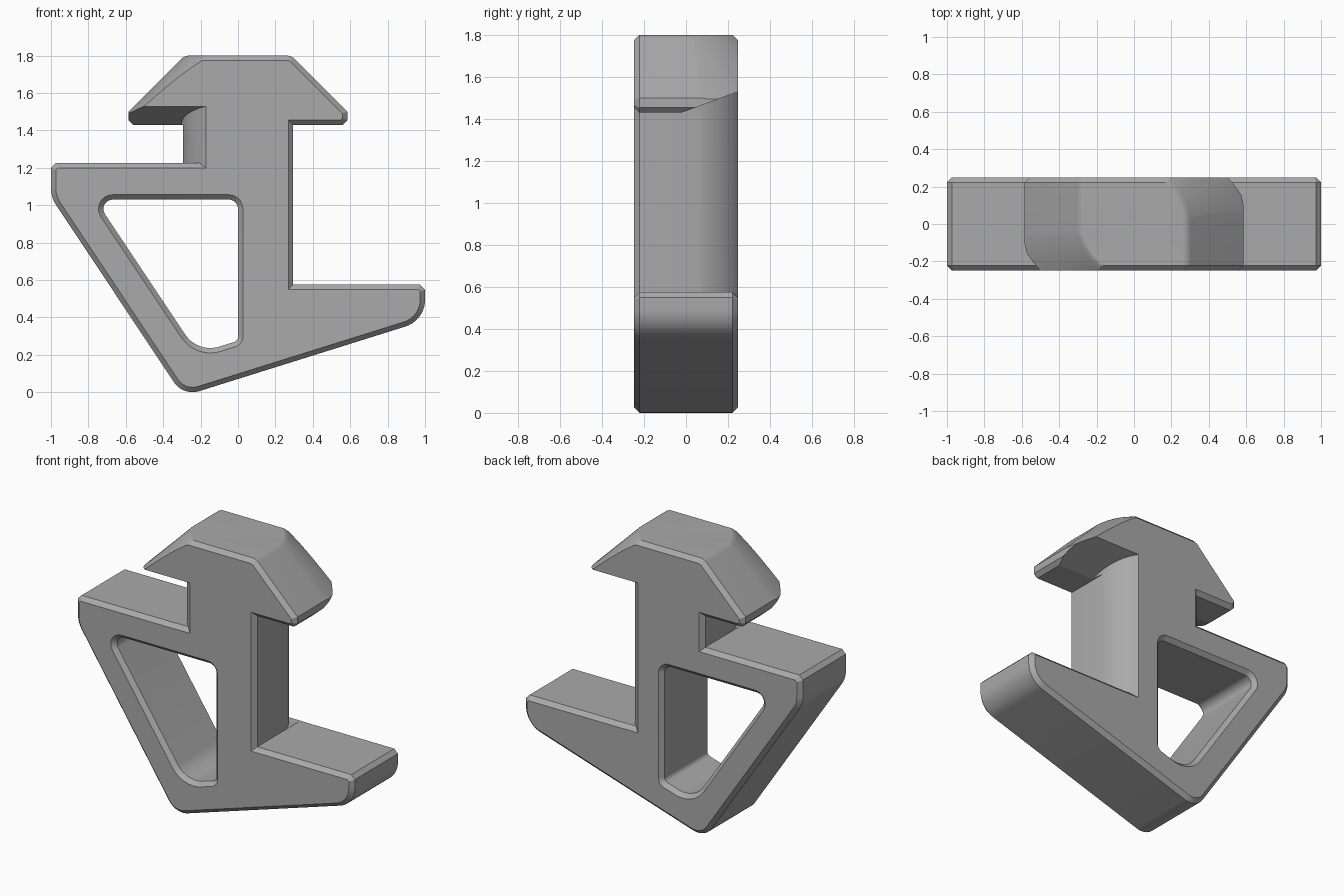
import bpy, bmesh, math
from mathutils import Vector

if "Cube" in bpy.data.objects:
    bpy.data.objects.remove(bpy.data.objects["Cube"], do_unlink=True)

HALF = 0.248      # half thickness
CH = 0.026        # chamfer size
STEM_R = 0.302    # radius of the rounded stem quadrants


def fillet(corners, steps=10):
    """Round each (x, z, radius) corner of a closed outline."""
    out = []
    for i, (x, z, r) in enumerate(corners):
        p = Vector((x, z))
        a = (Vector(corners[i - 1][:2]) - p).normalized()
        b = (Vector(corners[(i + 1) % len(corners)][:2]) - p).normalized()
        if r == 0:
            out.append(p)
            continue
        half = a.angle(b) / 2
        centre = p + (a + b).normalized() * (r / math.sin(half))
        start = p + a * (r / math.tan(half)) - centre
        end = p + b * (r / math.tan(half)) - centre
        sweep = start.angle(end)
        for k in range(steps + 1):
            t = k / steps
            out.append(centre + (start * math.sin((1 - t) * sweep)
                                 + end * math.sin(t * sweep)) / math.sin(sweep))
    return out


def inset(pts, d):
    """Mitred offset to the left of the travel direction."""
    out = []
    for i, p in enumerate(pts):
        d1 = (p - pts[i - 1]).normalized()
        d2 = (pts[(i + 1) % len(pts)] - p).normalized()
        n1, n2 = Vector((-d1.y, d1.x)), Vector((-d2.y, d2.x))
        out.append(p + (n1 + n2) * (d / (1 + n1.dot(n2))))
    return out


def finish(bm, name):
    bmesh.ops.recalc_face_normals(bm, faces=bm.faces)
    mesh = bpy.data.meshes.new(name)
    bm.to_mesh(mesh)
    bm.free()
    obj = bpy.data.objects.new(name, mesh)
    bpy.context.collection.objects.link(obj)
    return obj


def chamfered_plate(name, loops):
    """Extrude outlines (outer one plus holes) with chamfered rims."""
    bm = bmesh.new()
    caps = {-HALF: [], HALF: []}
    for pts in loops:
        small = inset(pts, CH)
        rings = [[bm.verts.new((p.x, y, p.y)) for p in ring] for y, ring in
                 ((-HALF, small), (CH - HALF, pts), (HALF - CH, pts), (HALF, small))]
        n = len(pts)
        for a, b in zip(rings, rings[1:]):
            for i in range(n):
                j = (i + 1) % n
                bm.faces.new((a[i], a[j], b[j], b[i]))
        for y, ring in ((-HALF, rings[0]), (HALF, rings[-1])):
            caps[y] += [bm.edges.get((ring[i - 1], ring[i])) for i in range(n)]
    for y, edges in caps.items():
        bmesh.ops.triangle_fill(bm, edges=edges, use_beauty=True, normal=(0, math.copysign(1, y), 0))
    return finish(bm, name)


def prism(name, profile, x0, x1, side):
    """Extrude a (y, z) profile along x; side -1 turns it half a turn."""
    bm = bmesh.new()
    a, b = ([bm.verts.new((side * x, side * y, z)) for y, z in profile] for x in (x0, x1))
    bm.faces.new(a)
    bm.faces.new(b)
    for i in range(len(a)):
        bm.faces.new((a[i - 1], a[i], b[i], b[i - 1]))
    return finish(bm, name)


def lathe(name, profile, segs=96):
    """Revolve an (r, z) profile about the z axis."""
    bm = bmesh.new()
    rings = [[bm.verts.new((r * math.cos(math.tau * k / segs),
                            r * math.sin(math.tau * k / segs), z)) for k in range(segs)]
             for r, z in profile]
    for a, b in zip(rings, rings[1:]):
        for k in range(segs):
            bm.faces.new((a[k - 1], a[k], b[k], b[k - 1]))
    bm.faces.new(rings[0])
    bm.faces.new(rings[-1])
    return finish(bm, name)


def subtract(target, cutter):
    mod = target.modifiers.new("cut", 'BOOLEAN')
    mod.operation, mod.solver, mod.object = 'DIFFERENCE', 'EXACT', cutter
    bpy.context.view_layer.objects.active = target
    bpy.ops.object.modifier_apply(modifier=mod.name)
    bpy.data.objects.remove(cutter, do_unlink=True)


# Outline: foot, right ledge, stem, arrow head, left ledge
outline = fillet([
    (-0.293, -0.021, 0.12), (1, 0.384, 0.15),
    (1, 0.549, 0), (0.974, 0.575, 0), (0.295, 0.575, 0),
    (0.295, 1.43, 0), (0.56, 1.43, 0), (0.585, 1.455, 0), (0.585, 1.5, 0),
    (0.285, 1.8, 0.06), (-0.285, 1.8, 0.06),
    (-0.585, 1.5, 0), (-0.585, 1.455, 0), (-0.56, 1.43, 0), (-0.295, 1.43, 0),
    (-0.295, 1.225, 0), (-0.974, 1.225, 0), (-1, 1.199, 0), (-1, 1.042, 0.16)])
# Window, wound the other way round
window = fillet([(0, 0.275, 0.03), (-0.215, 0.208, 0.16),
                 (-0.763, 1.03, 0.05), (0, 1.03, 0.05)])
bracket = chamfered_plate("slot_bracket", [outline, window])

# Turned relief in two opposite quadrants of the stem and head
for side, ledge in ((1, 0.576), (-1, 1.226)):
    under = prism("stem_cutter", [(-0.02, ledge), (HALF - CH, ledge), (0.4, ledge + HALF - CH - 0.4),
                                  (0.4, 1.585), (-0.02, 1.43)], 0.01, 0.7, side)
    subtract(under, lathe("stem_core", [(STEM_R, 0), (STEM_R, 2)]))
    subtract(bracket, under)
    top = prism("head_cutter", [(0.005, 1.42), (0.4, 1.42), (0.4, 1.95), (0.005, 1.95)], 0.005, 0.7, side)
    subtract(top, lathe("head_core", [(0.594, 1.3), (0.594, 1.495), (0.303, 1.784),
                                      (0.285, 1.797), (0.27, 1.803), (0.27, 2)]))
    subtract(bracket, top)

# Plain grey finish
grey = bpy.data.materials.new("plain_grey")
grey.use_nodes = True
colour = (0.4, 0.4, 0.4, 1)
grey.diffuse_color = colour
grey.node_tree.nodes["Principled BSDF"].inputs["Base Color"].default_value = colour
bracket.data.materials.clear()
bracket.data.materials.append(grey)

bpy.ops.object.select_all(action='DESELECT')
bracket.select_set(True)
bpy.context.view_layer.objects.active = bracket
bpy.ops.object.shade_smooth_by_angle(angle=math.radians(20))
